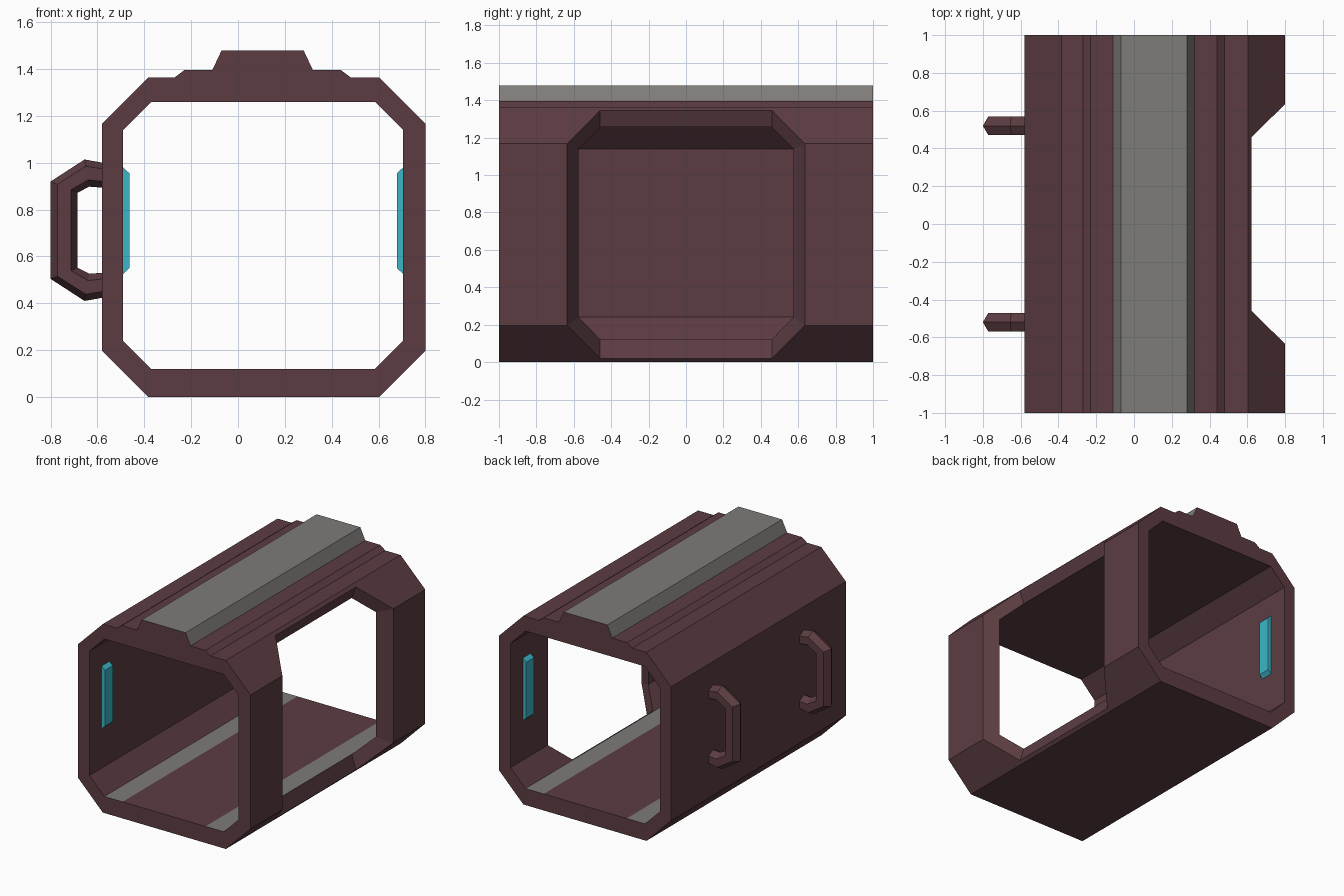
import bpy, bmesh
from mathutils import Vector

cube = bpy.data.objects.get("Cube")
if cube:
    bpy.data.objects.remove(cube, do_unlink=True)


def material(name, rgb):
    m = bpy.data.materials.new(name)
    m.use_nodes = True
    m.diffuse_color = (*rgb, 1)
    node = next(n for n in m.node_tree.nodes if n.type == 'BSDF_PRINCIPLED')
    node.inputs["Base Color"].default_value = (*rgb, 1)
    return m


BROWN = material("dark maroon", (0.107, 0.046, 0.054))
GREY = material("warm grey", (0.21, 0.20, 0.19))
CYAN = material("cyan light", (0.045, 0.47, 0.57))


def build(name, faces, mats):
    """Make a welded object from (points, material index) faces."""
    bm = bmesh.new()
    for pts, mat in faces:
        f = bm.faces.new([bm.verts.new(p) for p in pts])
        f.material_index = mat
    bmesh.ops.remove_doubles(bm, verts=bm.verts, dist=0.0005)
    bmesh.ops.recalc_face_normals(bm, faces=bm.faces)
    me = bpy.data.meshes.new(name)
    bm.to_mesh(me)
    bm.free()
    for m in mats:
        me.materials.append(m)
    ob = bpy.data.objects.new(name, me)
    bpy.context.collection.objects.link(ob)
    return ob


def octagon(x0, x1, z0, z1, c):
    return [(x0 + c, z0), (x1 - c, z0), (x1, z0 + c), (x1, z1 - c),
            (x1 - c, z1), (x0 + c, z1), (x0, z1 - c), (x0, z0 + c)]


def at(p, y):
    return Vector((p[0], y, p[1]))


def mix(a, b, t):
    return (a[0] + (b[0] - a[0]) * t, a[1] + (b[1] - a[1]) * t)


# Hull: two octagonal shells, with a roof ridge and floor strips as extra points
L = 1.0
outer = octagon(-0.58, 0.8, 0, 1.365, 0.197)
inner = octagon(-0.49, 0.705, 0.12, 1.26, 0.12)
ridge = [(0.48, 1.365), (0.44, 1.395), (0.32, 1.395), (0.28, 1.48),
         (-0.07, 1.48), (-0.11, 1.395), (-0.23, 1.395), (-0.27, 1.365)]
strips = [(-0.225, 0.12), (0.44, 0.12)]


def segment(shell, i, extra, where):
    return [shell[i]] + (extra if i == where else []) + [shell[(i + 1) % 8]]


def opening(shell, ya, yb, t):
    """Side window outline on one shell, wrapping onto both chamfers."""
    lo, hi = mix(shell[2], shell[1], t), mix(shell[3], shell[4], t)
    return [at(shell[2], -ya), at(lo, -yb), at(lo, yb), at(shell[2], ya),
            at(shell[3], ya), at(hi, yb), at(hi, -yb), at(shell[3], -ya)]


faces = []
rings = []
for shell, extra, where, grey, cut in (
        (outer, ridge, 4, (3, 4, 5), (0.635, 0.46, 0.9)),
        (inner, strips, 0, (0, 2), (0.575, 0.46, 0.97))):
    ring = opening(shell, *cut)
    rings.append(ring)
    for i in range(8):
        if i in (1, 2, 3):
            continue
        pts = segment(shell, i, extra, where)
        for k, (a, b) in enumerate(zip(pts, pts[1:])):
            mat = 1 if i == where and k in grey else 0
            faces.append(([at(a, -L), at(a, L), at(b, L), at(b, -L)], mat))
    # Wall either side of the window
    for s in (-1, 1):
        a, b = shell[2], shell[3]
        faces.append(([at(a, s * L), at(a, s * cut[0]),
                       at(b, s * cut[0]), at(b, s * L)], 0))
    # Notched chamfers below and above the window
    faces.append(([at(shell[2], -L), *ring[:4], at(shell[2], L),
                   at(shell[1], L), at(shell[1], -L)], 0))
    faces.append(([at(shell[3], L), *ring[4:], at(shell[3], -L),
                   at(shell[4], -L), at(shell[4], L)], 0))

# Bevelled window reveal
for i in range(8):
    j = (i + 1) % 8
    faces.append(([rings[0][i], rings[0][j], rings[1][j], rings[1][i]], 0))

# End rims
for y in (-L, L):
    for i in range(8):
        pts = segment(outer, i, ridge, 4) + segment(inner, i, strips, 0)[::-1]
        faces.append(([at(p, y) for p in pts], 0))
build("hull", faces, [BROWN, GREY])


def loft(name, sections, mat):
    """Skin a row of equal cross-sections and cap both ends."""
    out = [(sections[0], 0), (sections[-1], 0)]
    n = len(sections[0])
    for a, b in zip(sections, sections[1:]):
        for i in range(n):
            j = (i + 1) % n
            out.append(([a[i], a[j], b[j], b[i]], 0))
    return build(name, out, [mat])


# Grab handles: hexagonal bar following an outer and an inner line
mid = 0.712
half = [((-0.56, 0.285), (-0.56, 0.18)),
        ((-0.655, 0.302), (-0.635, 0.186)),
        ((-0.8, 0.208), (-0.685, 0.16))]
stations = half + [((o[0], -o[1]), (i[0], -i[1])) for o, i in half[::-1]]
hexagon = [(0, 0), (0.25, 0.05), (0.75, 0.05), (1, 0), (0.75, -0.05), (0.25, -0.05)]
for label, y in (("front", -0.52), ("rear", 0.52)):
    sections = [[at(mix(o, i, t), y + w) + Vector((0, 0, mid)) for t, w in hexagon]
                for o, i in stations]
    loft(label + "_handle", sections, BROWN)

# Wall lights: tapered plates near both ends of each inner wall
for side, wall, d in (("right", -0.49, 1), ("left", 0.705, -1)):
    profile = [(wall, 0.525), (wall + d * 0.026, 0.55),
               (wall + d * 0.026, 0.955), (wall, 0.98)]
    for label, s in (("front", -1), ("rear", 1)):
        loft(f"{label}_{side}_light",
             [[at(p, s * y) for p in profile] for y in (0.77, 0.86)], CYAN)
